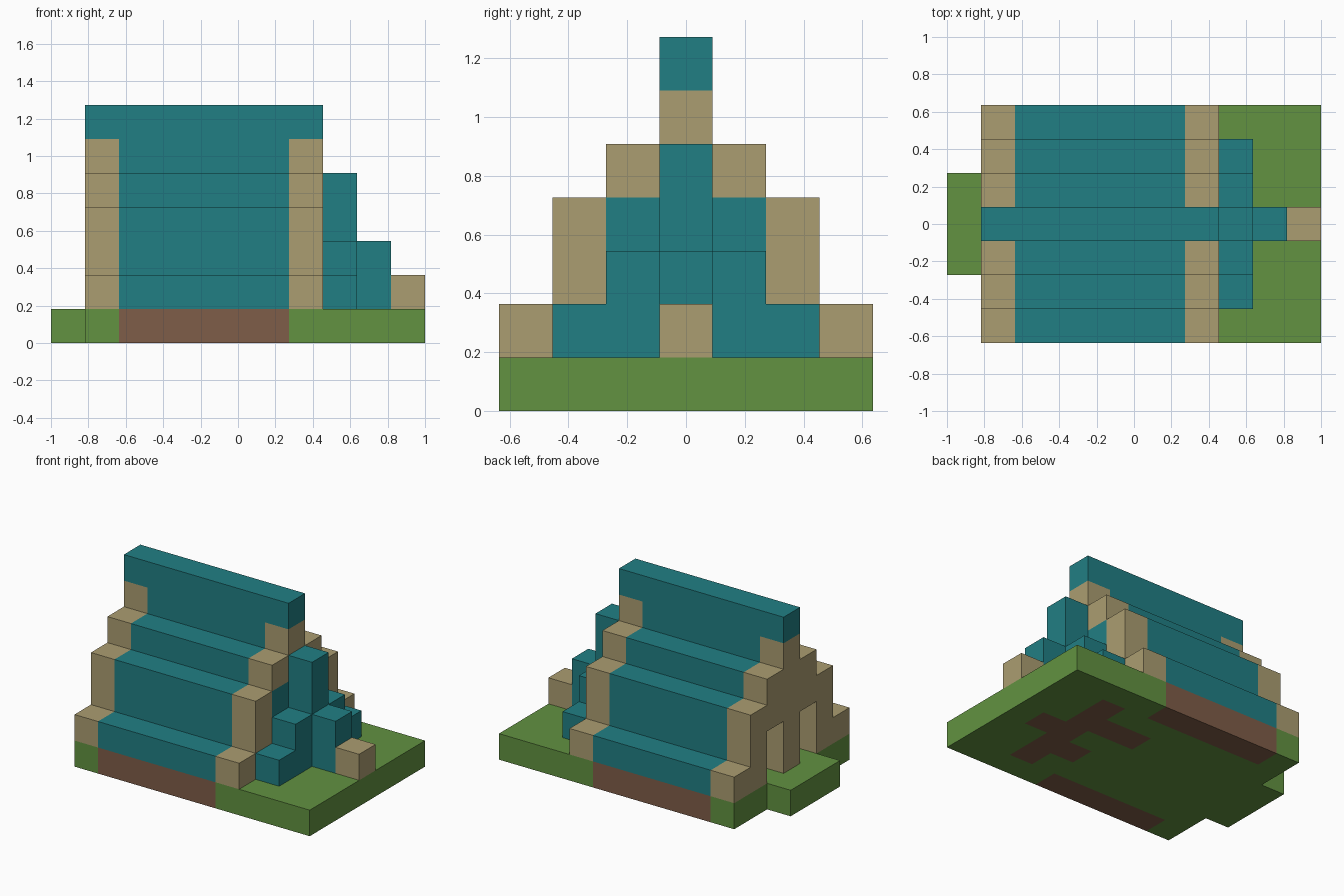
import bpy, bmesh
from mathutils import Vector

cube = bpy.data.objects.get("Cube")
if cube:
    bpy.data.objects.remove(cube, do_unlink=True)

U = 2 / 11                               # edge of one block
ORIGIN = Vector((-5.5, -3.5, 0))         # corner of the 11 x 7 block grid


def material(name, rgb):
    """Flat material from 8-bit sRGB values."""
    lin = [((c / 255 + 0.055) / 1.055) ** 2.4 for c in rgb] + [1]
    m = bpy.data.materials.new(name)
    m.use_nodes = True
    m.diffuse_color = lin
    m.node_tree.nodes["Principled BSDF"].inputs["Base Color"].default_value = lin
    return m


teal = material("teal", (33, 127, 132))
tan = material("tan", (171, 157, 113))
green = material("grass green", (98, 146, 65))
brown = material("earth brown", (127, 93, 72))

blocks = {}                              # cell -> part name
part_material = {}


def fill(part, mat, cols, rows, layers):
    """Fill an inclusive range of cells, replacing what was there."""
    part_material[part] = mat
    for x in range(cols[0], cols[1] + 1):
        for y in range(rows[0], rows[1] + 1):
            for z in range(layers[0], layers[1] + 1):
                blocks[x, y, z] = part


def fill_pair(part, mat, cols, row, layers):
    """Fill a row and its mirror across the ridge."""
    for r in {row, 6 - row}:
        fill(part, mat, cols, (r, r), layers)


# Grass base with the doorstep
fill("grass_base", green, (1, 10), (0, 6), (0, 0))
fill("grass_base", green, (0, 0), (2, 4), (0, 0))

# Gable walls, then the stepped roof shell between them
for row, top in enumerate((1, 3, 4, 5)):
    for col in (1, 7):
        fill_pair("gable_walls", tan, (col, col), row, (1, top))
for row, layers in enumerate(((1, 1), (2, 3), (4, 4), (5, 5))):
    fill_pair("roof", teal, (2, 6), row, layers)
fill("roof_ridge", teal, (1, 7), (3, 3), (6, 6))

# Twin doorways
for row in (2, 4):
    for layer in (1, 2):
        del blocks[1, row, layer]

# Stepped buttress against the far gable
fill_pair("gable_panels", teal, (7, 7), 2, (1, 3))
fill("inner_step", teal, (6, 6), (4, 4), (1, 1))
for row, top in ((1, 1), (2, 2), (3, 4)):
    fill_pair("buttress", teal, (8, 8), row, (1, top))
fill("buttress", teal, (9, 9), (3, 3), (1, 2))
fill("end_block", tan, (10, 10), (3, 3), (1, 1))

# Bare earth under every teal block that rests on the base
for x, y, z in list(blocks):
    if z == 1 and part_material[blocks[x, y, z]] == teal:
        fill("bare_earth", brown, (x, x), (y, y), (0, 0))


def build(part):
    """Mesh the exposed faces of one part."""
    bm = bmesh.new()
    for cell, owner in blocks.items():
        if owner != part:
            continue
        for axis in range(3):
            for side in (0, 1):
                near = list(cell)
                near[axis] += 2 * side - 1
                if tuple(near) in blocks:
                    continue
                a, b = (axis + 1) % 3, (axis + 2) % 3
                quad = []
                for da, db in ((0, 0), (1, 0), (1, 1), (0, 1)):
                    p = Vector(cell)
                    p[axis] += side
                    p[a] += da
                    p[b] += db
                    quad.append(bm.verts.new((p + ORIGIN) * U))
                bm.faces.new(quad if side else quad[::-1])
    bmesh.ops.remove_doubles(bm, verts=bm.verts[:], dist=0.001)
    bmesh.ops.dissolve_limit(bm, angle_limit=0.01, verts=bm.verts[:], edges=bm.edges[:])
    mesh = bpy.data.meshes.new(part)
    bm.to_mesh(mesh)
    bm.free()
    mesh.materials.append(part_material[part])
    bpy.context.collection.objects.link(bpy.data.objects.new(part, mesh))


for part in part_material:
    build(part)
